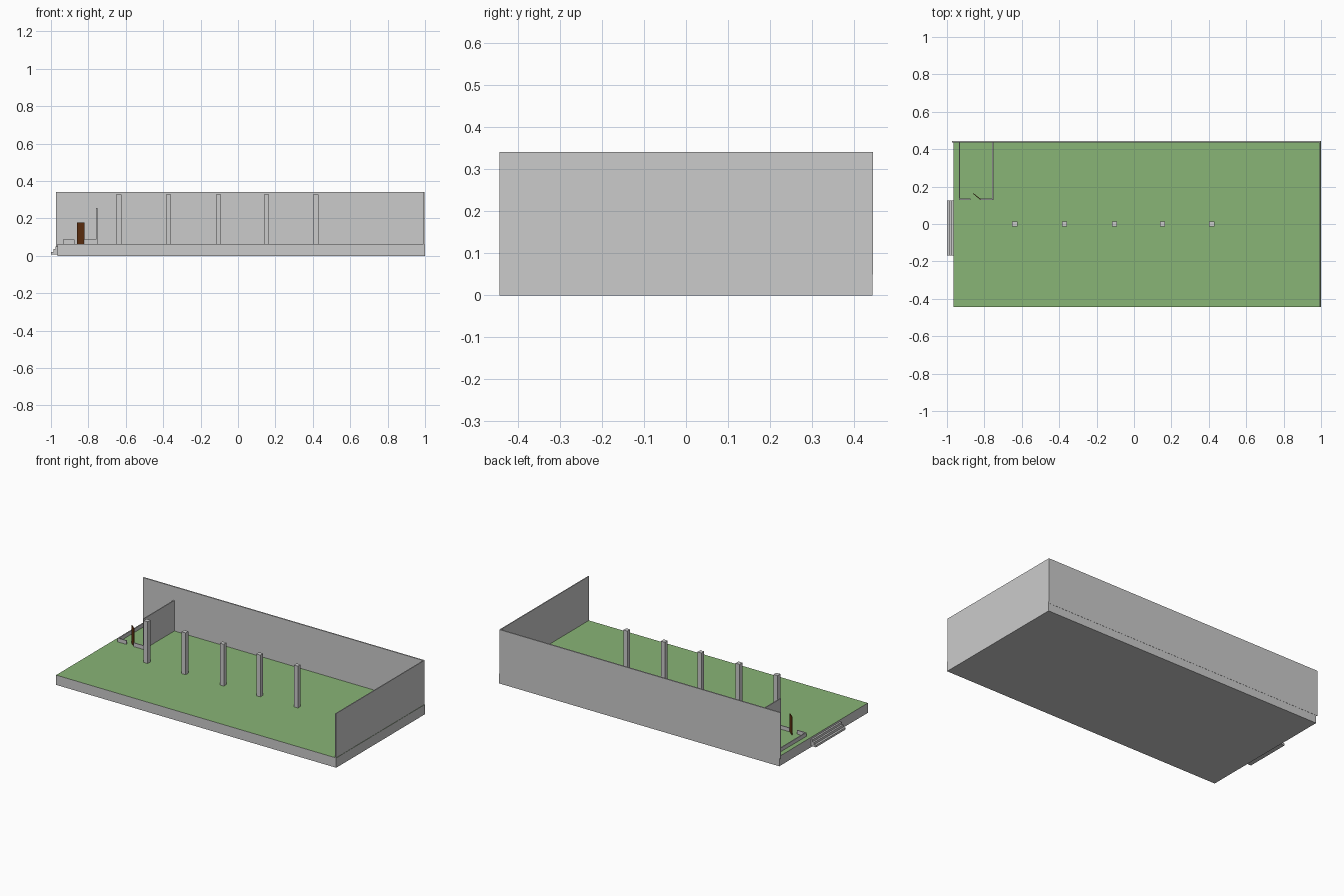
import bpy, math

if "Cube" in bpy.data.objects:
    bpy.data.objects.remove(bpy.data.objects["Cube"])


def material(name, rgb):
    m = bpy.data.materials.new(name)
    m.diffuse_color = (*rgb, 1)
    m.use_nodes = True
    m.node_tree.nodes["Principled BSDF"].inputs["Base Color"].default_value = m.diffuse_color
    return m


def box(name, x, y, z):
    """Axis-aligned box from (min, max) ranges, with mesh in world coordinates."""
    verts = [(a, b, c) for c in z for b in y for a in x]
    faces = [(0, 2, 3, 1), (4, 5, 7, 6), (0, 1, 5, 4),
             (2, 6, 7, 3), (0, 4, 6, 2), (1, 3, 7, 5)]
    mesh = bpy.data.meshes.new(name)
    mesh.from_pydata(verts, [], faces)
    mesh.update()
    ob = bpy.data.objects.new(name, mesh)
    bpy.context.collection.objects.link(ob)
    return ob


FLOOR = 0.062
TOP = 0.342
green = material("green_floor", (0.25, 0.46, 0.18))
brown = material("brown_door", (0.12, 0.03, 0.005))
grey = material("grey_concrete", (0.8, 0.8, 0.8))

# Base slab: grey sides, green top face
slab = box("floor_slab", (-0.965, 1.0), (-0.444, 0.444), (0, FLOOR))
slab.data.materials.append(grey)
slab.data.materials.append(green)
slab.data.polygons[1].material_index = 1

# Tall outer walls
box("back_wall", (-0.973, 0.998), (0.437, 0.445), (0.05, TOP))
box("right_wall", (0.992, 0.998), (-0.444, 0.437), (FLOOR, TOP))

# Row of square columns
for i, cx in enumerate((-0.638, -0.372, -0.104, 0.152, 0.416)):
    box(f"column_{i + 1}", (cx - 0.014, cx + 0.014), (-0.014, 0.014), (FLOOR, 0.327))

# Small corner room: low kerb walls and one taller partition
KERB = 0.086
box("room_left_kerb", (-0.935, -0.929), (0.129, 0.437), (FLOOR, KERB))
box("room_front_kerb_left", (-0.929, -0.873), (0.129, 0.135), (FLOOR, KERB))
box("room_front_kerb_right", (-0.823, -0.758), (0.129, 0.135), (FLOOR, KERB))
box("room_partition", (-0.758, -0.752), (0.129, 0.437), (FLOOR, 0.256))

# Door standing ajar, hinged at the right side of the opening
door = box("door", (-0.05, 0), (0, 0.004), (FLOOR, 0.177))
door.location = (-0.822, 0.13, 0)
door.rotation_euler.z = -math.radians(39)
door.data.materials.append(brown)

# Entrance steps on the left side
for i, (x0, z0, z1) in enumerate(((-1.0, 0.008, 0.021),
                                  (-0.987, 0.021, 0.036),
                                  (-0.976, 0.036, 0.05))):
    box(f"step_{i + 1}", (x0, -0.965), (-0.168, 0.126), (z0, z1))
